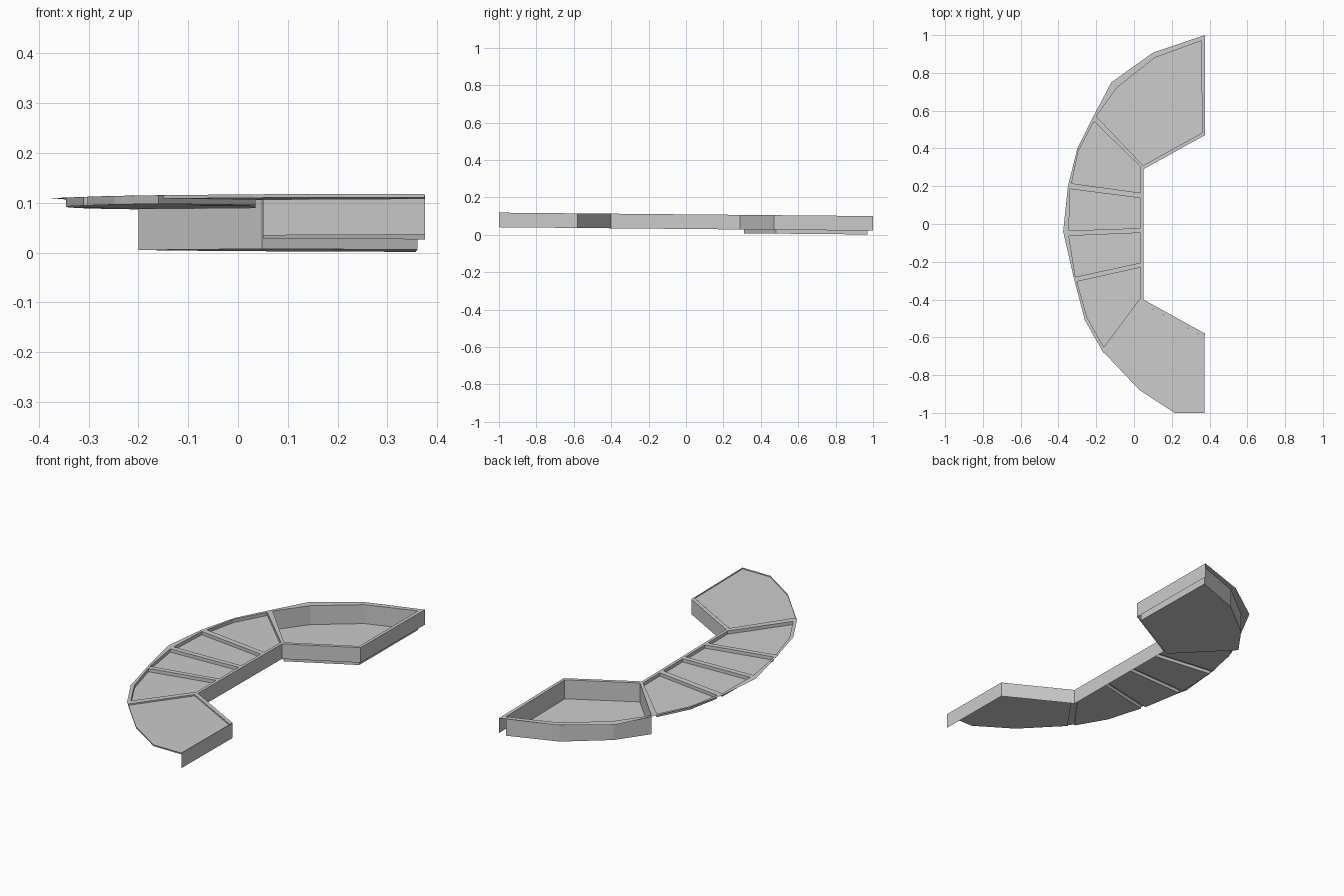
import bpy, bmesh
from mathutils import Vector

if "Cube" in bpy.data.objects:
    bpy.data.objects.remove(bpy.data.objects["Cube"])


def top(x, y, drop=0.0):
    # the whole counter slopes gently down towards the back
    return Vector((x, y, 0.109 - 0.0092 * y - drop))


def finish(name, bm):
    mesh = bpy.data.meshes.new(name)
    bm.to_mesh(mesh)
    bm.free()
    obj = bpy.data.objects.new(name, mesh)
    bpy.context.collection.objects.link(obj)
    return obj


def wall(bm, pts, depth, closed):
    hi = [bm.verts.new(top(x, y)) for x, y in pts]
    lo = [bm.verts.new(top(x, y, depth)) for x, y in pts]
    n = len(pts)
    for i in range(n if closed else n - 1):
        j = (i + 1) % n
        bm.faces.new((hi[i], hi[j], lo[j], lo[i]))
    return lo


def tray(name, pts, depth):
    bm = bmesh.new()
    floor = bm.faces.new(wall(bm, pts, depth, True))
    bm.normal_update()
    if floor.normal.z < 0:
        bmesh.ops.reverse_faces(bm, faces=bm.faces[:])
    return finish(name, bm)


# Recessed trays, listed back to front: (outline, depth)
basin = [(-0.20, 0.57), (0.048, 0.31), (0.36, 0.482), (0.357, 0.97), (0.11, 0.88), (-0.09, 0.722)]
panels = [
    [(-0.212, 0.543), (0.035, 0.302), (0.035, 0.165), (-0.33, 0.215), (-0.295, 0.385)],
    [(-0.338, 0.185), (0.035, 0.137), (0.035, -0.022), (-0.345, -0.035)],
    [(-0.345, -0.063), (0.035, -0.047), (0.035, -0.205), (-0.31, -0.28)],
    [(-0.302, -0.305), (0.035, -0.23), (0.035, -0.39), (-0.16, -0.652), (-0.248, -0.495)],
]
front = [(-0.14, -0.68), (0.045, -0.42), (0.35, -0.588), (0.374, -0.601),
         (0.374, -1.0), (0.215, -1.0), (0.03, -0.88), (-0.15, -0.69)]
tray("deep_basin", basin, 0.0985)
for i, p in enumerate(panels):
    tray(f"recessed_panel_{i + 1}", p, 0.017)
tray("front_panel", front, 0.007)

# Flat rim surrounding the trays
outline = [(0.375, 1.0), (0.10, 0.907), (-0.12, 0.75), (-0.215, 0.57), (-0.30, 0.40),
           (-0.35, 0.20), (-0.375, -0.04), (-0.32, -0.28), (-0.26, -0.51), (-0.163, -0.68),
           (-0.15, -0.69)] + front[:4] + [(0.375, -0.58), (0.05, -0.40), (0.05, 0.29), (0.375, 0.47)]
bm = bmesh.new()
for loop in [outline, basin] + panels:
    vs = [bm.verts.new(top(x, y)) for x, y in loop]
    for i, v in enumerate(vs):
        bm.edges.new((v, vs[(i + 1) % len(vs)]))
bmesh.ops.triangle_fill(bm, use_beauty=True, edges=bm.edges[:], normal=(0, 0, 1))
for f in bm.faces:
    f.normal_update()
    if f.normal.z < 0:
        f.normal_flip()
bmesh.ops.dissolve_limit(bm, angle_limit=0.01, verts=bm.verts[:], edges=bm.edges[:])
finish("rim", bm)

# Vertical skirt along the straight inner side
bm = bmesh.new()
wall(bm, [(0.375, -1.0), (0.375, -0.58), (0.05, -0.40), (0.05, 0.29), (0.375, 0.47), (0.375, 1.0)],
     0.078, False)
bmesh.ops.reverse_faces(bm, faces=bm.faces[:])
finish("inner_skirt", bm)
